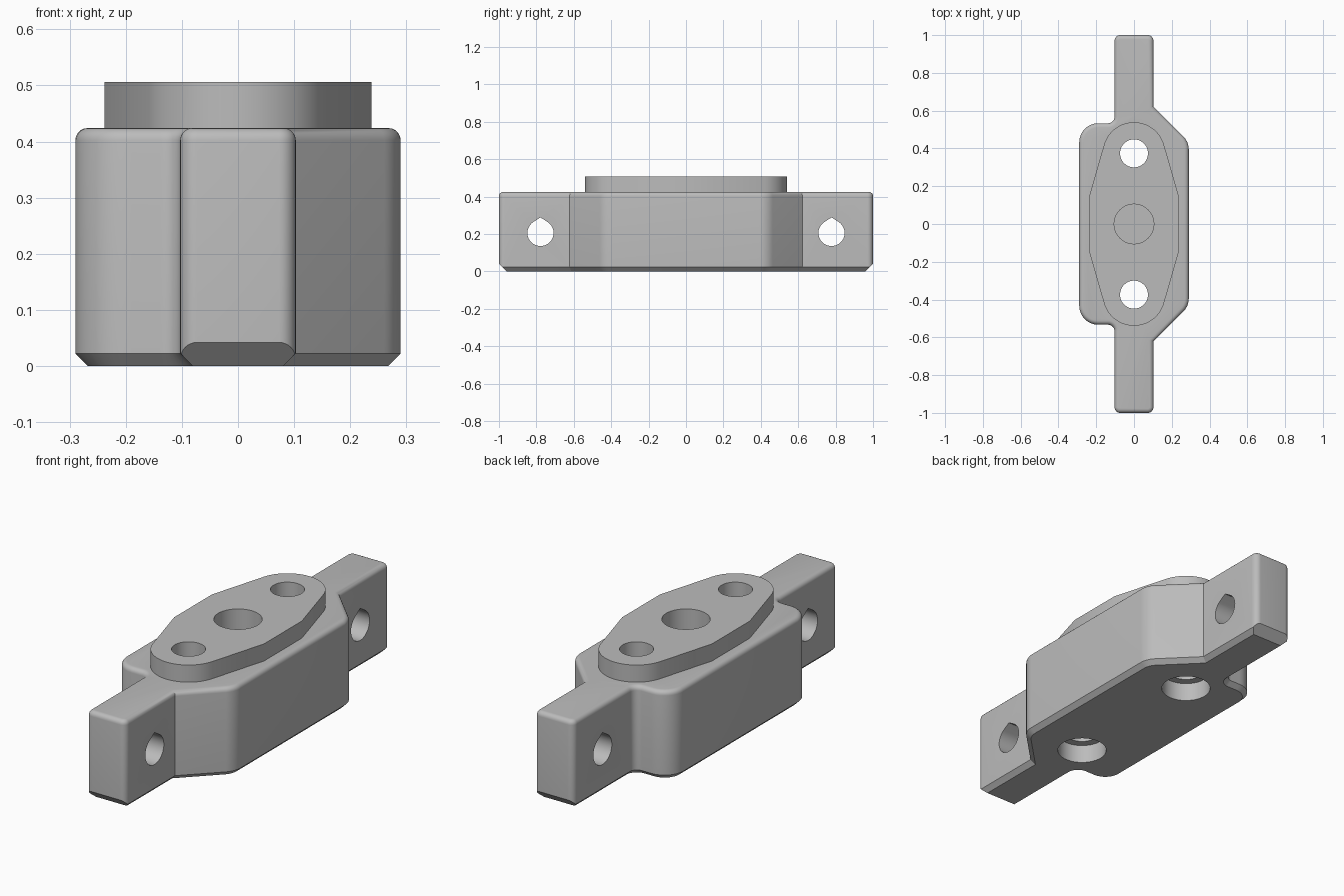
import bpy, bmesh, math
from mathutils import Vector

if "Cube" in bpy.data.objects:
    bpy.data.objects.remove(bpy.data.objects["Cube"])

TOP, BOSS_TOP, EDGE = 0.424, 0.506, 0.022
BOLT_Y, PIN_Y, PIN_Z = 0.374, 0.778, 0.205

grey = bpy.data.materials.new("plain grey")
grey.use_nodes = True
grey.diffuse_color = (0.5, 0.5, 0.5, 1)
grey.node_tree.nodes["Principled BSDF"].inputs["Base Color"].default_value = (0.5, 0.5, 0.5, 1)


def loft(name, rings, end_cut=0):
    """Closed solid through matching rings of 3D points."""
    bm = bmesh.new()
    loops = [[bm.verts.new(p) for p in ring] for ring in rings]
    n = len(loops[0])
    for a, b in zip(loops, loops[1:]):
        for i in range(n):
            j = (i + 1) % n
            bm.faces.new((a[i], a[j], b[j], b[i]))
    bm.faces.new(loops[0][::-1])
    bm.faces.new(loops[-1])
    # Sloped cuts under both ends
    if end_cut:
        for s in (-1, 1):
            cut = bmesh.ops.bisect_plane(
                bm, geom=bm.verts[:] + bm.edges[:] + bm.faces[:],
                plane_co=(0, s, end_cut), plane_no=(0, s, -1), clear_outer=True)
            edges = [e for e in cut["geom_cut"] if isinstance(e, bmesh.types.BMEdge)]
            bmesh.ops.edgeloop_fill(bm, edges=edges)
    bmesh.ops.recalc_face_normals(bm, faces=bm.faces[:])
    mesh = bpy.data.meshes.new(name)
    bm.to_mesh(mesh)
    bm.free()
    mesh.materials.append(grey)
    obj = bpy.data.objects.new(name, mesh)
    bpy.context.collection.objects.link(obj)
    return obj


def rounded(corners, inset, z, steps=8):
    """Counter-clockwise outline with filleted corners, moved inward."""
    ring = []
    for i, (x, y, r) in enumerate(corners):
        p = Vector((x, y))
        d1 = (p - Vector(corners[i - 1][:2])).normalized()
        d2 = (Vector(corners[(i + 1) % len(corners)][:2]) - p).normalized()
        n1, n2 = Vector((-d1.y, d1.x)), Vector((-d2.y, d2.x))
        turn = 1 if d1.cross(d2) > 0 else -1
        miter = (n1 + n2) / (1 + n1.dot(n2))
        if r == 0:
            ring.append((*(p + miter * inset), z))
            continue
        centre = p + miter * turn * r
        radius = r - turn * inset
        sweep = d1.angle(d2)
        start = math.atan2(-turn * n1.y, -turn * n1.x)
        for k in range(steps + 1):
            a = start + turn * sweep * k / steps
            ring.append((centre.x + radius * math.cos(a), centre.y + radius * math.sin(a), z))
    return ring


def circle(y, r, z, n=48):
    return [(r * math.cos(math.tau * k / n), y + r * math.sin(math.tau * k / n), z) for k in range(n)]


def boolean(target, tool, operation):
    mod = target.modifiers.new(tool.name, "BOOLEAN")
    mod.operation, mod.object, mod.solver = operation, tool, "EXACT"
    bpy.context.view_layer.objects.active = target
    bpy.ops.object.modifier_apply(modifier=mod.name)
    bpy.data.objects.remove(tool)


# Body: one side with angled shoulders, the other with rounded ones
half = [(0.29, 0.435, 0.1), (0.103, 0.622, 0), (0.103, 1, 0.03),
        (-0.103, 1, 0.03), (-0.103, 0.533, 0.035), (-0.29, 0.533, 0.1)]
outline = half + [(x, -y, r) for x, y, r in reversed(half)]
rings = [rounded(outline, EDGE, 0), rounded(outline, 0, EDGE)]
for k in range(6):
    a = math.pi / 2 * k / 5
    rings.append(rounded(outline, EDGE * (1 - math.cos(a)), TOP - EDGE + EDGE * math.sin(a)))
body = loft("flange_body", rings, end_cut=0.042)

# Raised boss: two round ends joined by a wider waist
arc = [math.radians(16 + 148 * k / 24) for k in range(25)]
upper = [(0.238, 0.143)] + [(0.165 * math.cos(a), BOLT_Y + 0.165 * math.sin(a)) for a in arc] + [(-0.238, 0.143)]
plan = upper + [(-x, -y) for x, y in upper]
boss = loft("raised_boss", [[(x, y, z) for x, y in plan] for z in (TOP - 0.1, BOSS_TOP)])
boolean(body, boss, "UNION")

# Blind centre bore
boolean(body, loft("centre_bore", [circle(0, 0.105, z) for z in (0.1, 0.6)]), "DIFFERENCE")

for s in (-1, 1):
    # Bolt hole, counterbored from below
    bolt = [circle(s * BOLT_Y, r, z) for r, z in ((0.112, -0.1), (0.112, 0.09), (0.074, 0.09), (0.074, 0.6))]
    boolean(body, loft("bolt_hole", bolt), "DIFFERENCE")
    # Teardrop cross hole through the end tab
    tear = [(0, 0.083)]
    for k in range(33):
        a = math.radians(123 + 294 * k / 32)
        tear.append((0.07 * math.cos(a), 0.07 * math.sin(a)))
    pin = [[(x, s * PIN_Y + u, PIN_Z + v) for u, v in tear] for x in (-0.2, 0.2)]
    boolean(body, loft("cross_hole", pin), "DIFFERENCE")

bpy.ops.object.select_all(action="DESELECT")
body.select_set(True)
bpy.context.view_layer.objects.active = body
bpy.ops.object.shade_smooth_by_angle(angle=math.radians(30))
